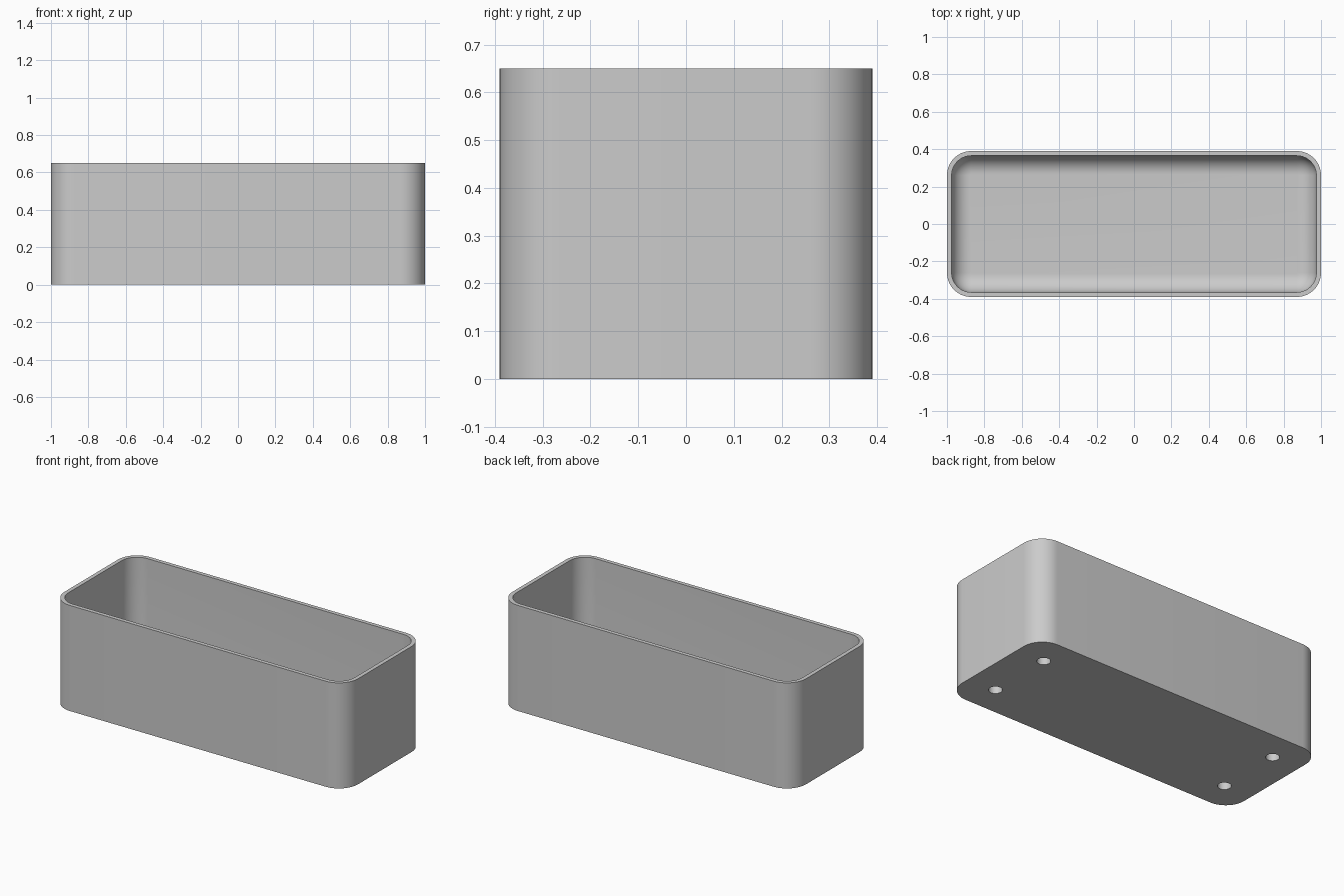
import bpy, bmesh, math

if "Cube" in bpy.data.objects:
    bpy.data.objects.remove(bpy.data.objects["Cube"], do_unlink=True)

HALF_X, HALF_Y, HEIGHT = 1.0, 0.39, 0.65
CORNER, WALL, FLOOR, FILLET = 0.13, 0.025, 0.075, 0.1
HOLE_X, HOLE_Y, HOLE_R, HOLE_DEPTH = 0.813, 0.204, 0.038, 0.05
STEPS = 14

grey = bpy.data.materials.new("light_grey")
grey.use_nodes = True
colour = (0.6, 0.6, 0.6, 1)
grey.diffuse_color = colour
grey.node_tree.nodes["Principled BSDF"].inputs["Base Color"].default_value = colour


def ring(bm, inset, z):
    """Rounded rectangle of vertices, set in from the outer wall."""
    r = CORNER - inset
    verts = []
    for q, (sx, sy) in enumerate([(1, 1), (-1, 1), (-1, -1), (1, -1)]):
        for i in range(STEPS + 1):
            a = (q + i / STEPS) * math.pi / 2
            verts.append(bm.verts.new((sx * (HALF_X - CORNER) + r * math.cos(a),
                                       sy * (HALF_Y - CORNER) + r * math.sin(a), z)))
    return verts


# Tray: outer wall, flat rim, inner wall, rounded transition to the floor
bm = bmesh.new()
sections = [(0, 0), (0, HEIGHT), (WALL, HEIGHT)]
for i in range(STEPS + 1):
    a = i / STEPS * math.pi / 2
    sections.append((WALL + FILLET * (1 - math.cos(a)),
                     FLOOR + FILLET * (1 - math.sin(a))))
rings = [ring(bm, inset, z) for inset, z in sections]
for low, high in zip(rings, rings[1:]):
    n = len(low)
    for i in range(n):
        j = (i + 1) % n
        bm.faces.new((low[i], low[j], high[j], high[i]))
bm.faces.new(rings[0][::-1])
bm.faces.new(rings[-1])
bmesh.ops.recalc_face_normals(bm, faces=bm.faces)
mesh = bpy.data.meshes.new("tray")
bm.to_mesh(mesh)
bm.free()
mesh.materials.append(grey)
tray = bpy.data.objects.new("tray", mesh)
bpy.context.collection.objects.link(tray)

# Four blind holes in the underside
for sx in (-1, 1):
    for sy in (-1, 1):
        bpy.ops.mesh.primitive_cylinder_add(vertices=32, radius=HOLE_R, depth=2 * HOLE_DEPTH,
                                            location=(sx * HOLE_X, sy * HOLE_Y, 0))
        cutter = bpy.context.object
        cutter.name = "hole_cutter"
        cutter.hide_render = True
        cutter.data.materials.append(grey)
        bpy.ops.object.select_all(action="DESELECT")
        tray.select_set(True)
        bpy.context.view_layer.objects.active = tray
        cut = tray.modifiers.new("hole", "BOOLEAN")
        cut.operation = "DIFFERENCE"
        cut.solver = "EXACT"
        cut.object = cutter
        bpy.ops.object.modifier_apply(modifier=cut.name)
        bpy.data.objects.remove(cutter, do_unlink=True)

bpy.ops.object.shade_smooth_by_angle(angle=math.radians(30))
